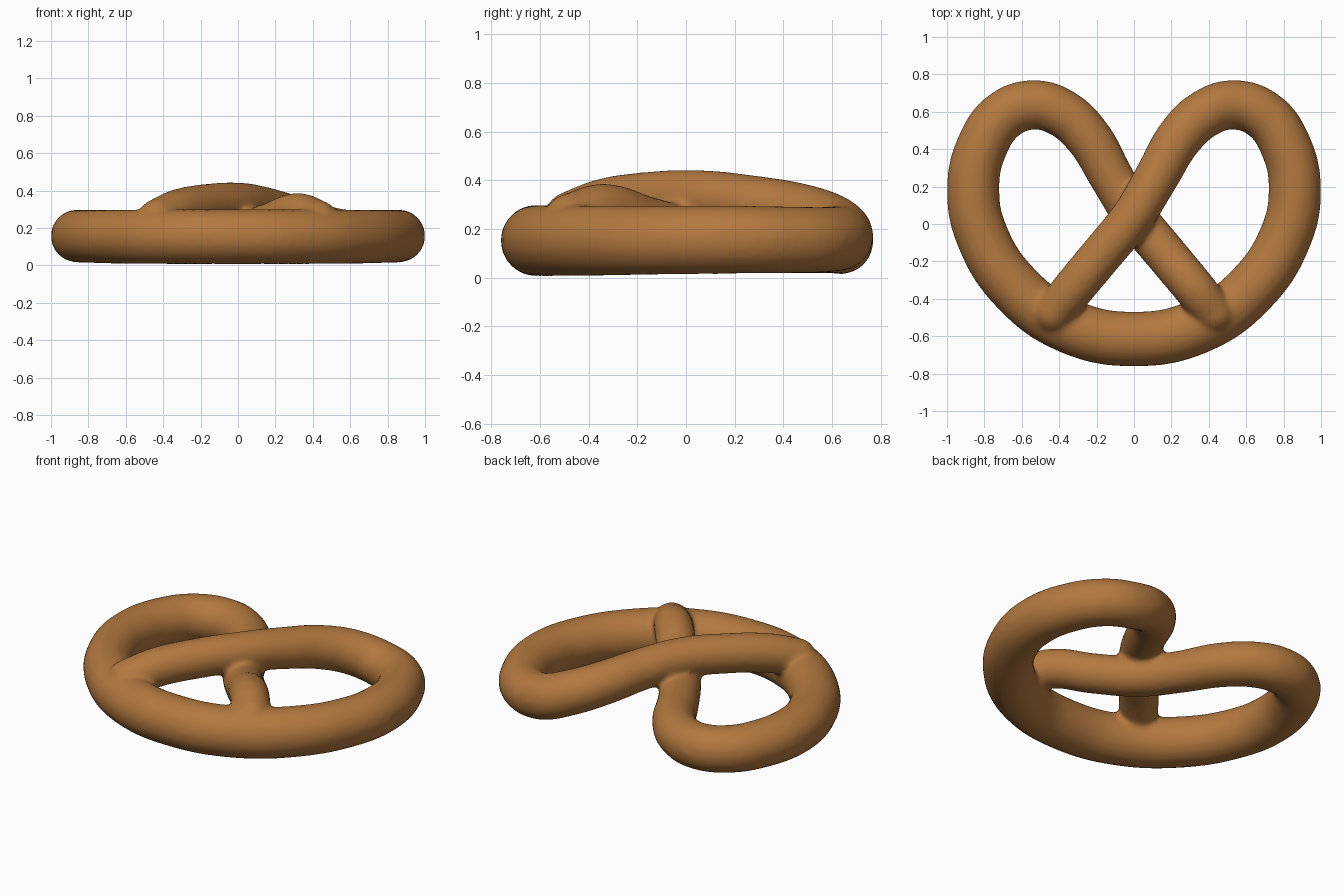
import bpy, bmesh
from mathutils import Vector

if "Cube" in bpy.data.objects:
    bpy.data.objects.remove(bpy.data.objects["Cube"])

# Baked dough colour
crust = bpy.data.materials.new("baked_brown")
crust.diffuse_color = (0.45, 0.19, 0.05, 1)
crust.use_nodes = True
crust.node_tree.nodes["Principled BSDF"].inputs["Base Color"].default_value = crust.diffuse_color

# Half of the rope from the front middle to the tip:
# x, y, radius, height on the over side, height on the under side
HALF = [
    (0.00, -0.615, 0.147, 0.153, 0.153),
    (0.35, -0.545, 0.147, 0.153, 0.153),
    (0.63, -0.345, 0.145, 0.153, 0.153),
    (0.805, -0.08, 0.142, 0.155, 0.155),
    (0.86, 0.17, 0.141, 0.157, 0.157),
    (0.81, 0.42, 0.138, 0.156, 0.156),
    (0.69, 0.585, 0.135, 0.158, 0.152),
    (0.53, 0.637, 0.133, 0.172, 0.148),
    (0.38, 0.59, 0.130, 0.218, 0.150),
    (0.25, 0.47, 0.126, 0.262, 0.152),
    (0.12, 0.25, 0.119, 0.305, 0.155),
    (0.00, 0.05, 0.115, 0.328, 0.170),
    (-0.17, -0.16, 0.114, 0.321, 0.220),
    (-0.32, -0.34, 0.113, 0.295, 0.274),
    (-0.43, -0.475, 0.108, 0.248, 0.240),
]
over = [(Vector((x, y, h)), r) for x, y, r, h, _ in HALF]
under = [(Vector((-x, y, h)), r) for x, y, r, _, h in HALF]
path = under[:0:-1] + over

# Rope swept along the path
curve = bpy.data.curves.new("rope_path", 'CURVE')
curve.dimensions = '3D'
curve.bevel_depth = 1.0
curve.bevel_resolution = 8
curve.resolution_u = 10
curve.use_fill_caps = True
spline = curve.splines.new('BEZIER')
spline.bezier_points.add(len(path) - 1)
for point, (co, r) in zip(spline.bezier_points, path):
    point.co = co
    point.radius = r
    point.handle_left_type = point.handle_right_type = 'AUTO'
rope = bpy.data.objects.new("pretzel_rope", curve)
bpy.context.collection.objects.link(rope)
bpy.context.view_layer.objects.active = rope
rope.select_set(True)
bpy.ops.object.convert(target='MESH')
rope = bpy.context.object
rope.name = "pretzel_rope"

# Rounded tips
bm = bmesh.new()
bm.from_mesh(rope.data)
for co, r in (path[0], path[-1]):
    tip = bmesh.ops.create_icosphere(bm, subdivisions=3, radius=r)
    bmesh.ops.translate(bm, verts=tip["verts"], vec=co)
bmesh.ops.recalc_face_normals(bm, faces=bm.faces)
bm.to_mesh(rope.data)
bm.free()

# Dough fused and softened where strands touch
fuse = rope.modifiers.new("fuse", 'REMESH')
fuse.mode = 'VOXEL'
fuse.voxel_size = 0.016
fuse.use_smooth_shade = True
soften = rope.modifiers.new("soften", 'SMOOTH')
soften.factor = 0.5
soften.iterations = 8
rope.data.materials.clear()
rope.data.materials.append(crust)
